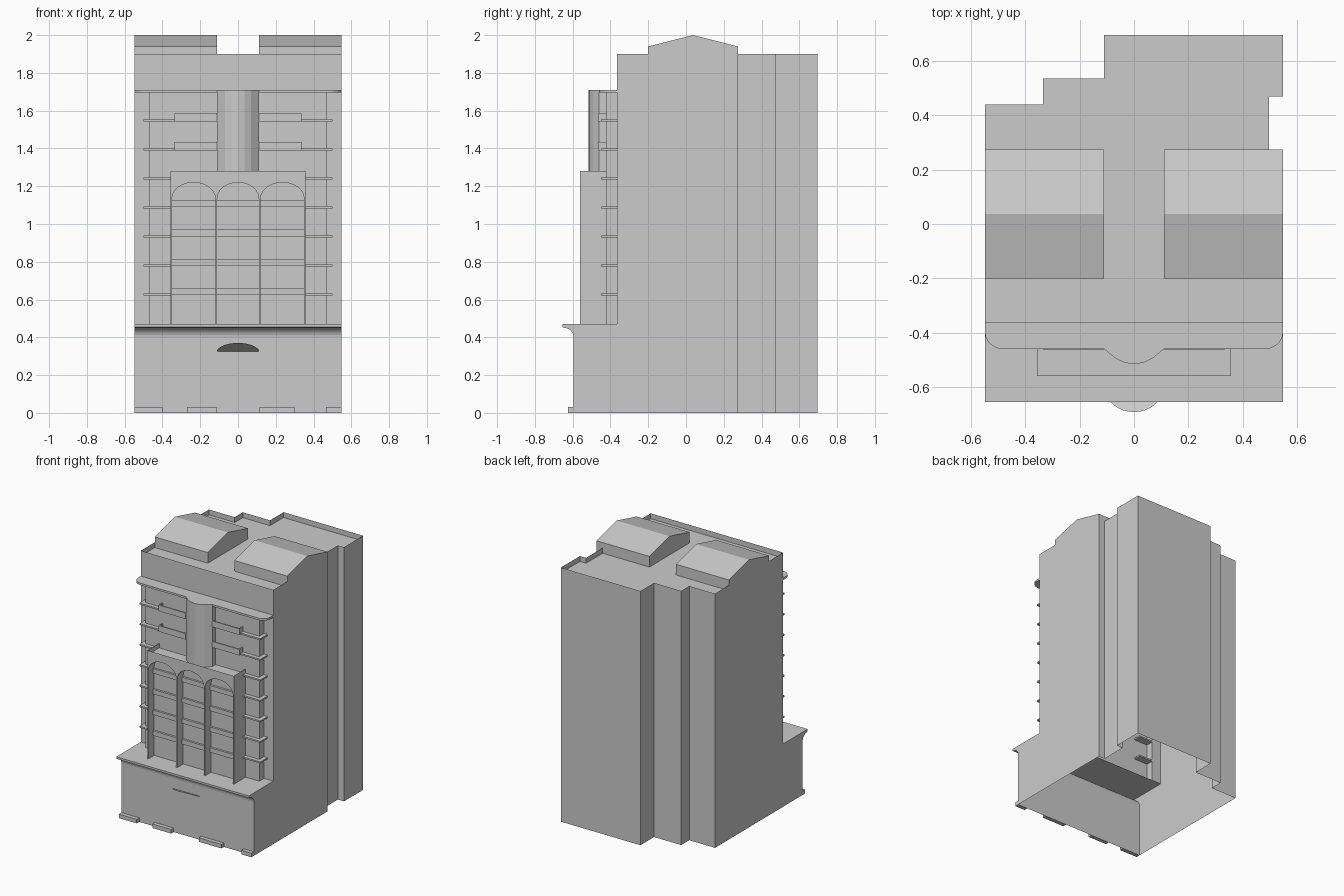
import bpy, bmesh
from math import sin, cos, pi
from mathutils import Vector

if "Cube" in bpy.data.objects:
    bpy.data.objects.remove(bpy.data.objects["Cube"])


def finish(name, bm):
    bmesh.ops.remove_doubles(bm, verts=bm.verts, dist=1e-5)
    bmesh.ops.recalc_face_normals(bm, faces=bm.faces)
    me = bpy.data.meshes.new(name)
    bm.to_mesh(me)
    bm.free()
    ob = bpy.data.objects.new(name, me)
    bpy.context.collection.objects.link(ob)
    return ob


def ribbon(bm, pts, vec):
    """Sweep an open line of points along a vector."""
    a = [bm.verts.new(p) for p in pts]
    b = [bm.verts.new(Vector(p) + Vector(vec)) for p in pts]
    for i in range(len(a) - 1):
        bm.faces.new((a[i], a[i + 1], b[i + 1], b[i]))


def face(bm, pts):
    bm.faces.new([bm.verts.new(p) for p in pts])


def prism(name, pts, vec):
    bm = bmesh.new()
    ribbon(bm, pts + pts[:1], vec)
    face(bm, pts)
    face(bm, [Vector(p) + Vector(vec) for p in pts])
    return finish(name, bm)


def box(name, x0, x1, y0, y1, z0, z1):
    return prism(name, [(x0, y0, z0), (x1, y0, z0), (x1, y1, z0), (x0, y1, z0)],
                 (0, 0, z1 - z0))


W, F = 0.548, -0.365          # half width, tower front plane
POD, BAY = 0.47, 1.70         # podium roof height, bay top height

# Tower shell: stepped rear outline, projecting front bay, sunken roof
rear = [(W, F), (W, 0.275), (0.497, 0.275), (0.497, 0.47), (W, 0.47), (W, 0.695),
        (-0.11, 0.695), (-0.11, 0.535), (-0.335, 0.535), (-0.335, 0.44),
        (-W, 0.44), (-W, F)]
bay = [(-W, F), (-0.47, F), (-0.47, -0.42), (0.47, -0.42), (0.47, F), (W, F)]
bm = bmesh.new()
ribbon(bm, [(x, y, 0) for x, y in rear], (0, 0, 1.9))
ribbon(bm, [(x, y, POD) for x, y in bay], (0, 0, BAY - POD))
ribbon(bm, [(-W, F, BAY), (W, F, BAY)], (0, 0, 1.9 - BAY))
face(bm, [(x, y, 1.86) for x, y in rear])
finish("tower_shell", bm)

# Gabled roof houses
gable = [(-0.2, 1.86), (-0.2, 1.94), (0.037, 2.0), (0.275, 1.94), (0.275, 1.86)]
for s, side in ((-1, "left"), (1, "right")):
    prism("roof_house_" + side, [(s * 0.11, y, z) for y, z in gable],
          (s * (W - 0.11), 0, 0))

# Podium: open-bottomed shell with a coved cornice
cove = [(-0.595 - 0.05 * (1 - cos(t)), 0.40 + 0.05 * sin(t))
        for t in [i * pi / 12 for i in range(7)]]
prof = [(F, POD), (-0.655, POD), (-0.655, 0.455)] + cove[::-1] + [(-0.595, 0)]
bm = bmesh.new()
ribbon(bm, [(-W, y, z) for y, z in prof], (2 * W, 0, 0))
for x in (-W, W):
    face(bm, [(x, y, z) for y, z in prof] + [(x, F, 0)])
finish("podium", bm)

# Low plinth blocks at the podium foot
for i, (x0, x1) in enumerate([(-W, -0.40), (-0.27, -0.115), (0.115, 0.30), (0.465, W)]):
    box("plinth_%d" % i, x0, x1, -0.625, -0.595, 0, 0.03)

# Thin tilted entrance canopy
bm = bmesh.new()
face(bm, [(0.11 * cos(t), -0.595 - 0.097 * sin(t), 0.325 + 0.045 * sin(t))
          for t in [i * pi / 16 for i in range(17)]])
finish("entrance_canopy", bm)

# Bowed central column and the cornice that follows it
bow = [(-0.11, -0.46), (-0.07, -0.493), (-0.035, -0.51), (0, -0.516),
       (0.035, -0.51), (0.07, -0.493), (0.11, -0.46)]
bm = bmesh.new()
ribbon(bm, [(x, y, 1.24) for x, y in [(-0.11, -0.42)] + bow + [(0.11, -0.42)]],
       (0, 0, BAY - 1.24))
finish("central_column", bm)
corner = [(0.48 + 0.068 * sin(t), -0.40 - 0.06 * cos(t))
          for t in [i * pi / 12 for i in range(7)]]
edge = [(-x, y) for x, y in corner[::-1]] + bow + corner
prism("upper_cornice", [(x, y, BAY - 0.005) for x, y in [(-W, F)] + edge + [(W, F)]],
      (0, 0, 0.015))

# Arcade: front screen with three arches, reveals, side walls and terrace floor
R, Y0, Y1 = 0.357, -0.56, -0.49
openings = [(0.12, 0.35), (-0.11, 0.11), (-0.35, -0.12)]
screen = [(-R, POD), (-R, 1.28), (R, 1.28), (R, POD)]
bm = bmesh.new()
for x0, x1 in openings:
    c, r = (x0 + x1) / 2, (x1 - x0) / 2
    arch = [(x1, POD)] + [(c + r * cos(t), 1.135 + 0.085 * sin(t))
                          for t in [i * pi / 12 for i in range(13)]] + [(x0, POD)]
    screen += arch
    ribbon(bm, [(x, Y0, z) for x, z in arch], (0, Y1 - Y0, 0))
face(bm, [(x, Y0, z) for x, z in screen])
for x in (-R, R):
    ribbon(bm, [(x, Y0, POD), (x, -0.42, POD)], (0, 0, 1.28 - POD))
ribbon(bm, [(-R, Y0, 1.245), (R, Y0, 1.245)], (0, -0.42 - Y0, 0))
ribbon(bm, [(-R, Y1, POD), (R, Y1, POD)], (0, 0, 1.245 - POD))
finish("arcade", bm)

# Spandrel bands inside each arch
for i, (x0, x1) in enumerate(openings):
    for k in range(4):
        z = 0.625 + 0.155 * k
        box("spandrel_%d_%d" % (i, k), x0, x1, -0.505, Y1, z, z + 0.035)

# Floor slabs each side, with parapets on the two upper balconies
for s, side in ((-1, "left"), (1, "right")):
    for k in range(7):
        z = 0.622 + 0.1535 * k
        inner = R if k < 5 else 0.11
        box("slab_%s_%d" % (side, k), s * inner, s * 0.5, -0.45, F, z, z + 0.011)
        if k > 4:
            box("parapet_%s_%d" % (side, k), s * 0.11, s * 0.335, -0.462, -0.452,
                z, z + 0.045)
            box("parapet_end_%s_%d" % (side, k), s * 0.327, s * 0.335, -0.452, -0.42,
                z, z + 0.045)
